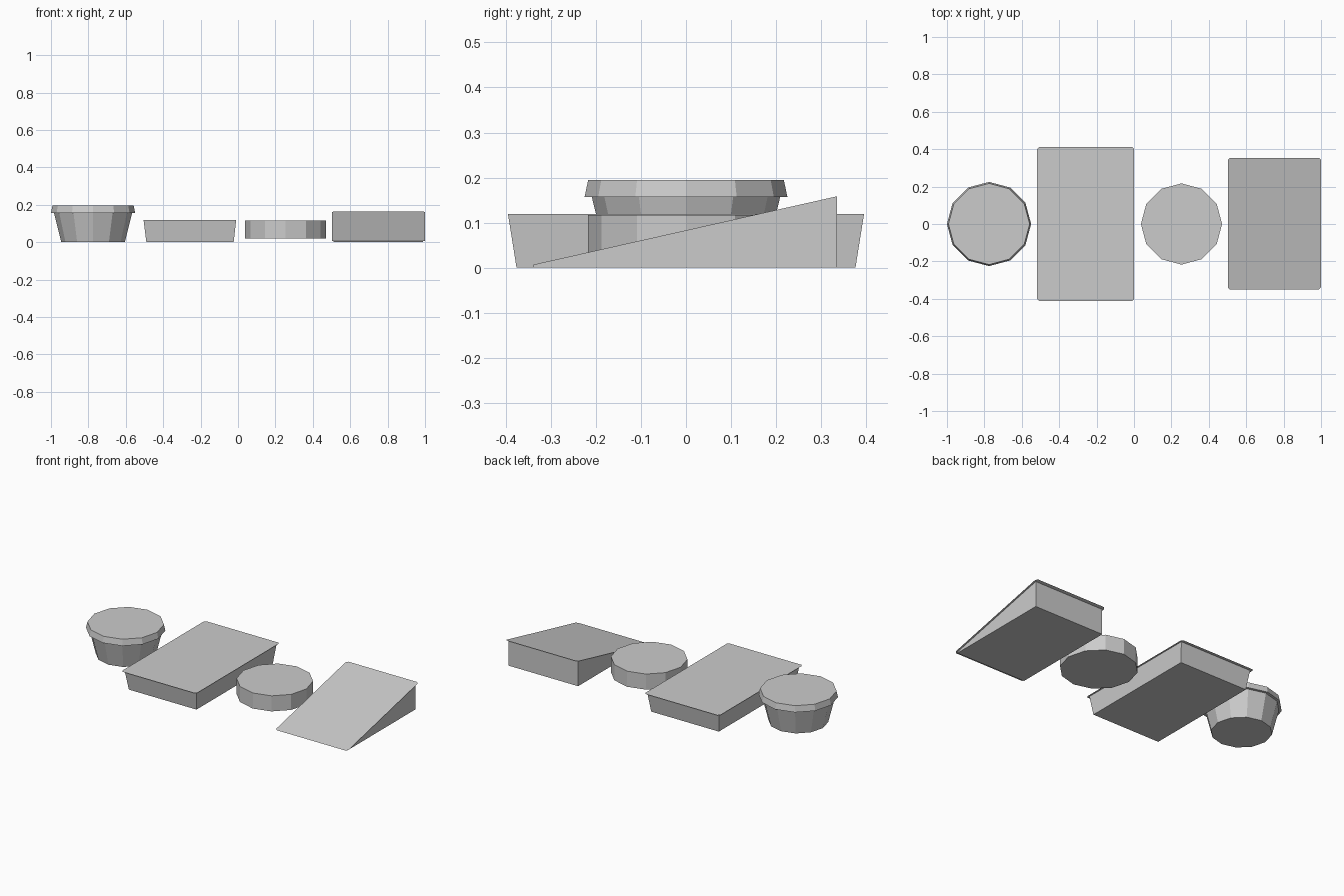
import bpy, bmesh
from math import cos, sin, pi

if "Cube" in bpy.data.objects:
    bpy.data.objects.remove(bpy.data.objects["Cube"])


def make_object(name, verts, faces, recalc=True):
    mesh = bpy.data.meshes.new(name)
    mesh.from_pydata(verts, [], faces)
    if recalc:
        bm = bmesh.new()
        bm.from_mesh(mesh)
        bmesh.ops.recalc_face_normals(bm, faces=bm.faces)
        bm.to_mesh(mesh)
        bm.free()
    obj = bpy.data.objects.new(name, mesh)
    bpy.context.collection.objects.link(obj)
    return obj


def loft(name, rings):
    """Skin a stack of equal-length rings and cap both ends."""
    n = len(rings[0])
    verts = [v for ring in rings for v in ring]
    faces = [(r * n + i, r * n + (i + 1) % n, (r + 1) * n + (i + 1) % n, (r + 1) * n + i)
             for r in range(len(rings) - 1) for i in range(n)]
    faces += [tuple(range(n - 1, -1, -1)), tuple(range(len(verts) - n, len(verts)))]
    return make_object(name, verts, faces)


def round_ring(cx, radius, z, n=12):
    return [(cx + radius * cos(2 * pi * i / n), radius * sin(2 * pi * i / n), z) for i in range(n)]


def rect_ring(x0, x1, y, z):
    return [(x0, -y, z), (x1, -y, z), (x1, y, z), (x0, y, z)]


def thin_sheet(name, x0, x1, y0, y1, height, c=0.012):
    """Paper-thin panel with clipped corners; height(y) sets its slope."""
    outline = [(x0 + c, y0), (x1 - c, y0), (x1, y0 + c), (x1, y1 - c),
               (x1 - c, y1), (x0 + c, y1), (x0, y1 - c), (x0, y0 + c)]
    return make_object(name, [(x, y, height(y)) for x, y in outline], [tuple(range(8))], False)


# Tapered round pot with a sloped rim
loft("round_pot", [round_ring(-0.775, r, z) for r, z in
                   ((0.17, 0), (0.209, 0.157), (0.225, 0.157), (0.217, 0.195))])

# Tapered tray with an overhanging top panel
loft("tray_body", [rect_ring(-0.49, -0.023, 0.376, 0), rect_ring(-0.505, -0.01, 0.395, 0.119)])
thin_sheet("tray_panel", -0.518, 0.0, -0.413, 0.413, lambda y: 0.12)

# Raised round disc
loft("round_disc", [round_ring(0.254, 0.217, z) for z in (0.02, 0.117)])


# Ramp wedge with an overhanging slope panel
def slope(y):
    return 0.007 + (y + 0.338) * 0.225


profile = [(-0.338, 0), (0.335, 0), (0.335, slope(0.335)), (-0.338, slope(-0.338))]
loft("ramp_body", [[(x, y, z) for y, z in profile] for x in (0.51, 0.989)])
thin_sheet("ramp_panel", 0.502, 1.0, -0.351, 0.354, lambda y: slope(y) + 0.001)
